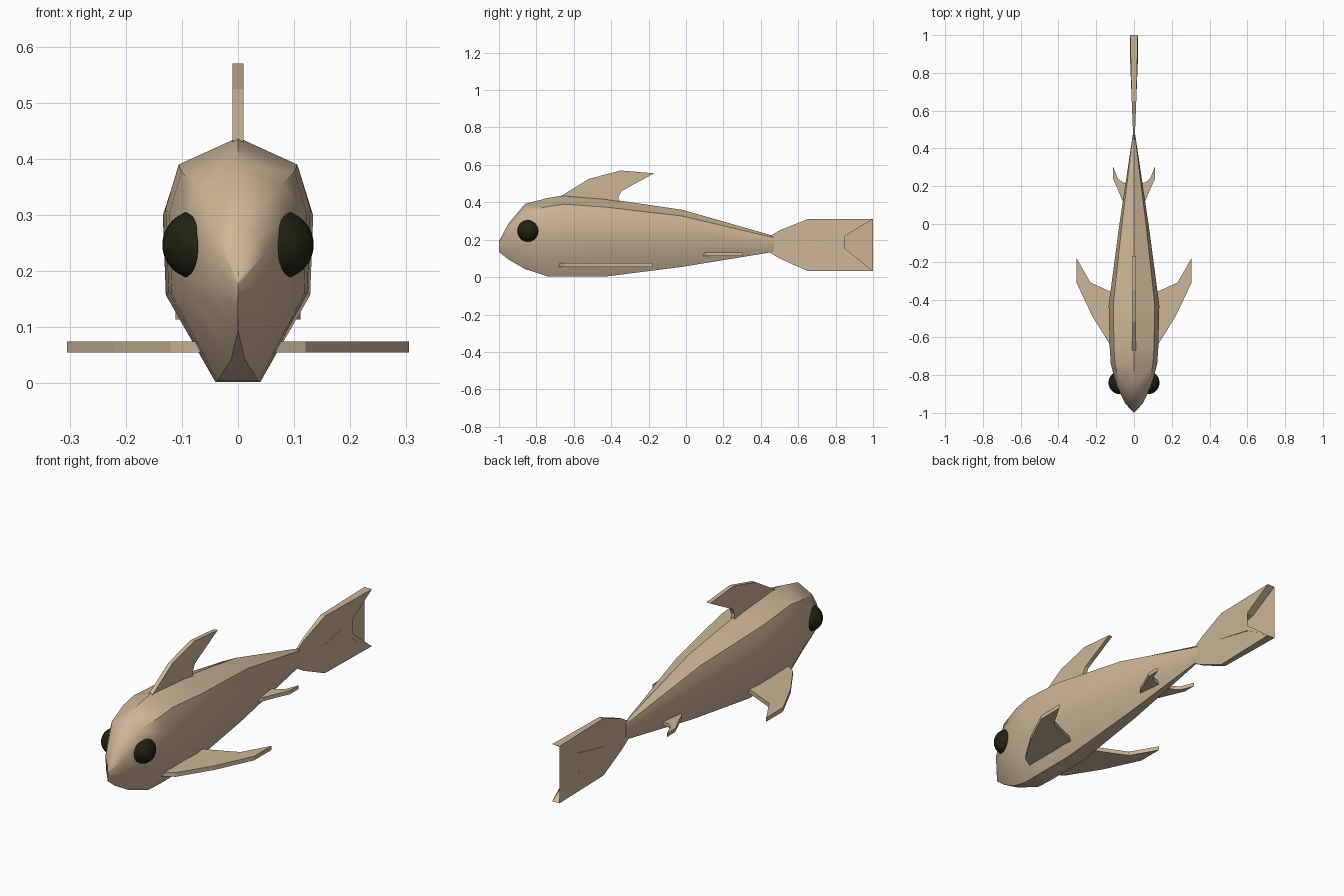
import bpy, bmesh, math

if "Cube" in bpy.data.objects:
    bpy.data.objects.remove(bpy.data.objects["Cube"])


def material(name, rgb):
    m = bpy.data.materials.new(name)
    m.diffuse_color = (*rgb, 1)
    m.use_nodes = True
    m.node_tree.nodes["Principled BSDF"].inputs["Base Color"].default_value = m.diffuse_color
    return m


SKIN = material("tan_skin", (0.61, 0.46, 0.31))
DARK = material("dark_eye", (0.016, 0.016, 0.005))


def finish(bm, name, mat, smooth=None):
    bmesh.ops.recalc_face_normals(bm, faces=bm.faces)
    me = bpy.data.meshes.new(name)
    bm.to_mesh(me)
    bm.free()
    ob = bpy.data.objects.new(name, me)
    bpy.context.collection.objects.link(ob)
    me.materials.append(mat)
    if smooth:
        bpy.ops.object.select_all(action='DESELECT')
        ob.select_set(True)
        bpy.context.view_layer.objects.active = ob
        bpy.ops.object.shade_smooth_by_angle(angle=math.radians(smooth))
    return ob


def fin(name, outline, place):
    """Plate from a 2D outline; place(a, b, side) gives the 3D point."""
    bm = bmesh.new()
    rings = [[bm.verts.new(place(a, b, s)) for a, b in outline] for s in (-1, 1)]
    n = len(outline)
    for r in rings:
        bm.faces.new(r)
    for i in range(n):
        j = (i + 1) % n
        bm.faces.new((rings[0][i], rings[0][j], rings[1][j], rings[1][i]))
    bmesh.ops.triangulate(bm, faces=[f for f in bm.faces if len(f.verts) > 4])
    return finish(bm, name, SKIN)


# Body: lofted cross-sections (y, half width, belly half width, top z, bottom z)
sections = [
    (-1.00, 0.000, 0.000, 0.19, 0.135),
    (-0.95, 0.047, 0.000, 0.285, 0.095),
    (-0.86, 0.092, 0.012, 0.392, 0.043),
    (-0.74, 0.123, 0.037, 0.423, 0.004),
    (-0.65, 0.129, 0.040, 0.438, 0.002),
    (-0.43, 0.134, 0.040, 0.420, 0.003),
    (-0.02, 0.080, 0.026, 0.360, 0.055),
    (0.47, 0.007, 0.004, 0.220, 0.135),
]
bm = bmesh.new()
loops = []
for y, w, bw, zt, zb in sections:
    h = zt - zb
    half = [(0.82 * w, zt - 0.11 * h), (w, zt - 0.29 * h),
            (0.96 * w, zb + 0.37 * h), (bw, zb)]
    pts = [(0, zt)] + half + [(-x, z) for x, z in reversed(half)]
    loops.append([bm.verts.new((x, y, z)) for x, z in pts])
for a, b in zip(loops, loops[1:]):
    for i in range(9):
        j = (i + 1) % 9
        bm.faces.new((a[i], a[j], b[j], b[i]))
bm.faces.new(loops[-1])
bmesh.ops.remove_doubles(bm, verts=bm.verts, dist=0.0005)
finish(bm, "body", SKIN, 40)

# Dorsal fin
fin("dorsal_fin",
    [(-0.67, 0.432), (-0.52, 0.525), (-0.35, 0.57), (-0.17, 0.555),
     (-0.31, 0.487), (-0.345, 0.46), (-0.36, 0.43), (-0.36, 0.38), (-0.6, 0.38)],
    lambda y, z, s: (s * 0.01, y, z))

# Forked tail, thicker toward the tips
fin("tail_fin",
    [(0.45, 0.22), (0.50, 0.25), (0.65, 0.31), (1.0, 0.31), (0.85, 0.22),
     (0.65, 0.172), (0.85, 0.125), (1.0, 0.033), (0.65, 0.033), (0.50, 0.10),
     (0.45, 0.13)],
    lambda y, z, s: (s * min(0.02, 0.004 + 0.04 * (y - 0.45)), y, z))

# Paired fins and eyes
for side, label in ((1, "right"), (-1, "left")):
    fin("pectoral_fin_" + label,
        [(0.05, -0.69), (0.12, -0.65), (0.22, -0.49), (0.305, -0.31),
         (0.305, -0.18), (0.23, -0.31), (0.12, -0.36), (0.05, -0.39)],
        lambda x, y, s: (side * x, y, 0.065 + s * 0.01))
    fin("pelvic_fin_" + label,
        [(0.02, 0.07), (0.055, 0.11), (0.08, 0.17), (0.111, 0.24),
         (0.111, 0.305), (0.085, 0.24), (0.06, 0.22), (0.02, 0.21)],
        lambda x, y, s: (side * x, y, 0.123 + s * 0.009))
    bm = bmesh.new()
    bmesh.ops.create_uvsphere(bm, u_segments=32, v_segments=16, radius=0.061)
    bmesh.ops.translate(bm, verts=bm.verts, vec=(side * 0.074, -0.84, 0.247))
    finish(bm, "eye_" + label, DARK, 40)
